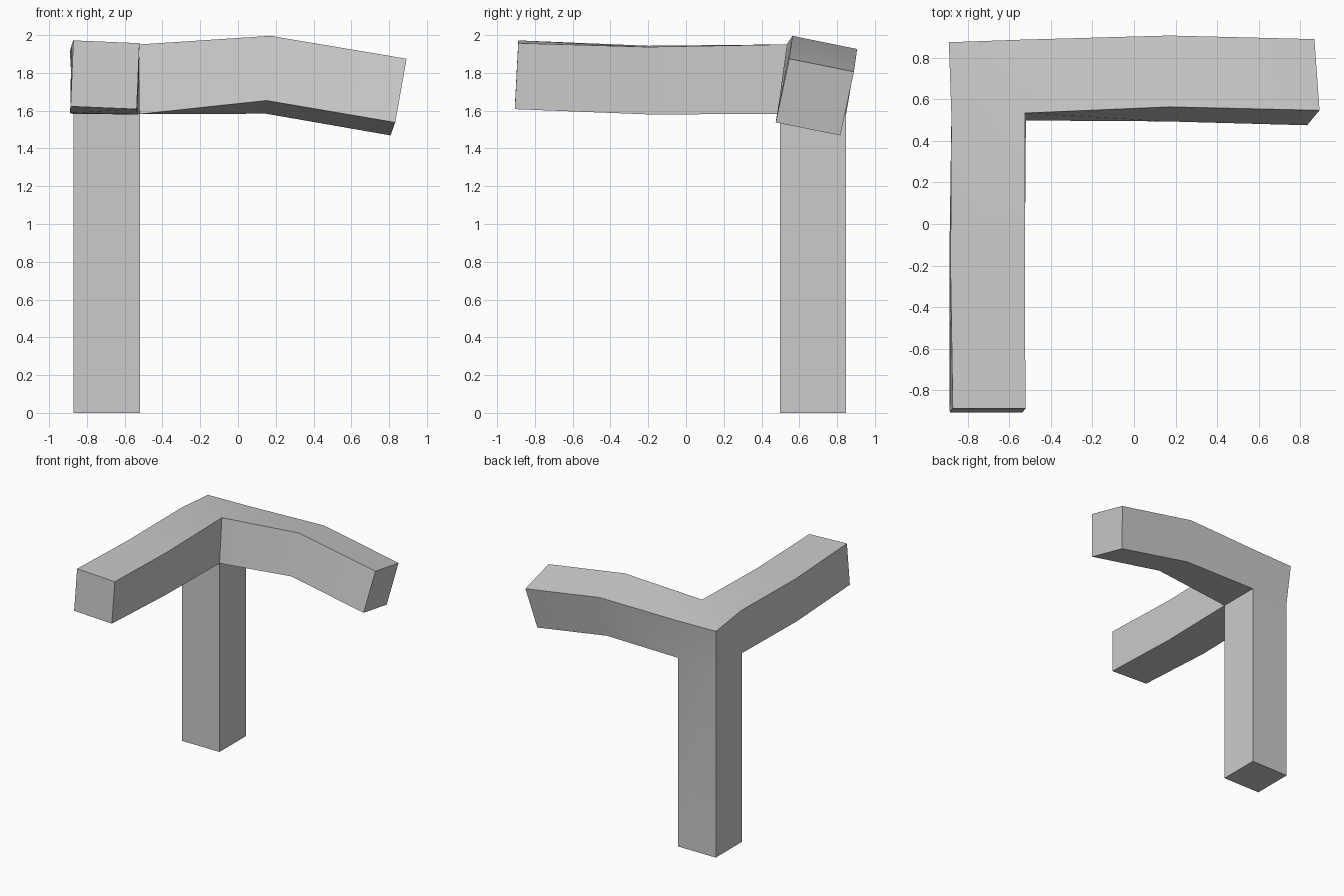
import bpy
import bmesh
from math import radians
from mathutils import Euler, Vector

cube = bpy.data.objects.get("Cube")
if cube:
    bpy.data.objects.remove(cube, do_unlink=True)

grey = bpy.data.materials.new("light_grey")
grey.use_nodes = True
grey.diffuse_color = (0.6, 0.6, 0.6, 1)
grey.node_tree.nodes["Principled BSDF"].inputs["Base Color"].default_value = grey.diffuse_color

X, Y, Z = range(3)
bm = bmesh.new()


def grow(face, axis, centre, tilt=(0, 0, 0), size=0.35):
    """Extrude a face along an axis into a tilted square section."""
    cap = bmesh.ops.extrude_face_region(bm, geom=[face])["geom"]
    verts = [g for g in cap if isinstance(g, bmesh.types.BMVert)]
    new_face = next(g for g in cap if isinstance(g, bmesh.types.BMFace))
    if face.is_valid:
        bm.faces.remove(face)
    turn = Euler([radians(a) for a in tilt]).to_matrix()
    middle = sum((v.co for v in verts), Vector()) / len(verts)
    for v in verts:
        corner = Vector([size / 2 if d > 0 else -size / 2 for d in v.co - middle])
        corner[axis] = 0
        v.co = Vector(centre) + turn @ corner
    return new_face


def side(direction, low):
    """Find the joint face looking in a direction above a height."""
    bm.normal_update()
    faces = [f for f in bm.faces if f.calc_center_median().z > low]
    return max(faces, key=lambda f: f.normal.dot(Vector(direction)))


# Post, with its underside kept as a closing face
post_x, post_y = -0.695, 0.673
half = 0.175
ring = [bm.verts.new((post_x + sx * half, post_y + sy * half, 0))
        for sx, sy in ((-1, -1), (1, -1), (1, 1), (-1, 1))]
top = bm.faces.new(ring)
top = grow(top, Z, (post_x, post_y, 1.582))
bm.faces.new(list(reversed(ring)))

# Corner joint on top of the post
grow(top, Z, (-0.707, 0.704, 1.932), (-6, 0, 2), 0.355)
front_face = side((0, -1, 0), 1.6)
right_face = side((1, 0, 0), 1.6)

# Front arm, slightly rising towards its end
bend = grow(front_face, Y, (-0.707, -0.2, 1.762), (0, 1, 0), 0.357)
grow(bend, Y, (-0.704, -0.897, 1.79), (-3, 2.4, 0))

# Side arm, rolled back and drooping at its end
bend = grow(right_face, X, (0.16, 0.7, 1.79), (-11.5, 3.4, 0))
grow(bend, X, (0.85, 0.682, 1.672), (-11.5, 10.5, 2))

bmesh.ops.recalc_face_normals(bm, faces=bm.faces)
mesh = bpy.data.meshes.new("bent_arm_post")
bm.to_mesh(mesh)
bm.free()
mesh.materials.append(grey)
frame = bpy.data.objects.new("bent_arm_post", mesh)
bpy.context.collection.objects.link(frame)

bpy.ops.object.select_all(action="DESELECT")
frame.select_set(True)
bpy.context.view_layer.objects.active = frame
bpy.ops.object.shade_smooth_by_angle(angle=radians(30))
